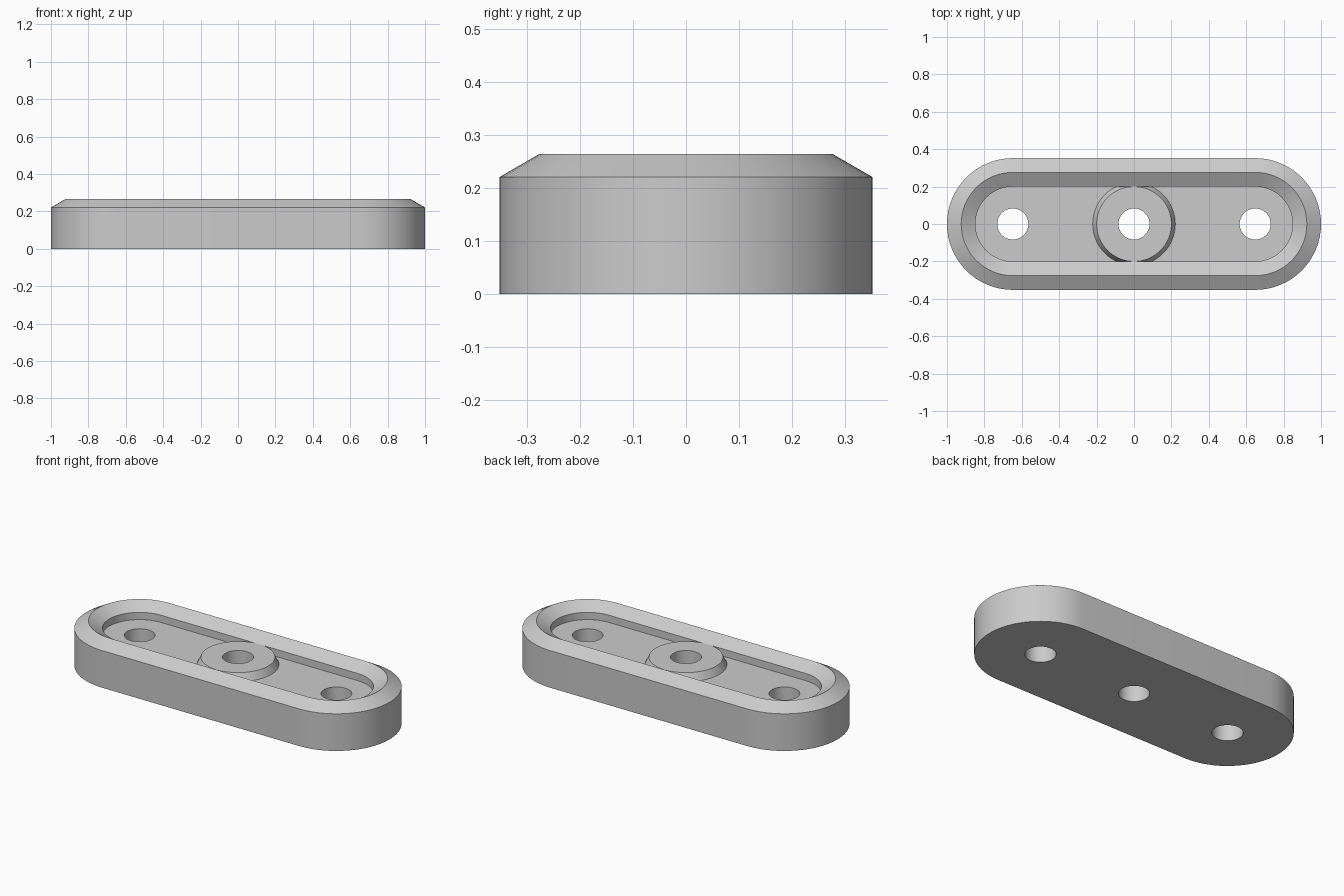
import bpy
import bmesh
from math import cos, sin, pi, radians

cube = bpy.data.objects.get("Cube")
if cube:
    bpy.data.objects.remove(cube, do_unlink=True)

HALF = 0.648      # distance from the middle to each end centre
HOLE = 0.083      # bolt hole radius
SEG = 64          # sides of a full circle

grey = bpy.data.materials.new("plain grey")
grey.use_nodes = True
grey.diffuse_color = (0.6, 0.6, 0.6, 1)
grey.node_tree.nodes["Principled BSDF"].inputs["Base Color"].default_value = (0.6, 0.6, 0.6, 1)


def outline(bm, radius, z, half):
    """Ring of vertices: a circle, or a rounded slot when half > 0."""
    ring = []
    for side in (1, -1):
        for i in range(SEG // 2 + 1):
            if half == 0 and i == SEG // 2:
                continue
            a = -pi / 2 + 2 * pi * i / SEG + (pi if side < 0 else 0)
            ring.append(bm.verts.new((side * half + radius * cos(a), radius * sin(a), z)))
    return ring


def loft(bm, profile, half):
    """Bridge successive outlines of (radius, height)."""
    rings = [outline(bm, r, z, half) for r, z in profile]
    for low, high in zip(rings, rings[1:]):
        n = len(low)
        for i in range(n):
            j = (i + 1) % n
            bm.faces.new((low[i], low[j], high[j], high[i]))
    return rings


def make(name, bm):
    mesh = bpy.data.meshes.new(name)
    bm.to_mesh(mesh)
    bm.free()
    mesh.materials.append(grey)
    obj = bpy.data.objects.new(name, mesh)
    bpy.context.collection.objects.link(obj)
    return obj


def activate(obj):
    bpy.ops.object.select_all(action='DESELECT')
    obj.select_set(True)
    bpy.context.view_layer.objects.active = obj


# Body: rounded slot with a bevelled rim and a sunken floor
bm = bmesh.new()
rings = loft(bm, [(0.352, 0), (0.352, 0.221), (0.276, 0.265), (0.2, 0.221), (0.2, 0.178)], HALF)
bm.faces.new(rings[0][::-1])
bm.faces.new(rings[-1])
bmesh.ops.recalc_face_normals(bm, faces=bm.faces)
body = make("plate_body", bm)

# Three bolt holes drilled through the body
bm = bmesh.new()
for x in (-HALF, 0, HALF):
    rings = loft(bm, [(HOLE, -0.1), (HOLE, 0.4)], 0)
    bm.faces.new(rings[0][::-1])
    bm.faces.new(rings[1])
    bmesh.ops.translate(bm, verts=rings[0] + rings[1], vec=(x, 0, 0))
bmesh.ops.recalc_face_normals(bm, faces=bm.faces)
drill = make("hole_cutter", bm)
drill.hide_render = True

cut = body.modifiers.new("holes", 'BOOLEAN')
cut.operation = 'DIFFERENCE'
cut.solver = 'EXACT'
cut.object = drill
activate(body)
bpy.ops.object.modifier_apply(modifier=cut.name)
bpy.data.objects.remove(drill, do_unlink=True)

# Centre boss: tapered collar trimmed where it meets the rim walls
bm = bmesh.new()
loft(bm, [(0.221, 0.178), (0.2, 0.222), (HOLE, 0.222), (HOLE, 0.178)], 0)
for side in (1, -1):
    bmesh.ops.bisect_plane(bm, geom=bm.verts[:] + bm.edges[:] + bm.faces[:],
                           plane_co=(0, side * 0.2, 0), plane_no=(0, side, 0), clear_outer=True)
boss = make("centre_boss", bm)

for obj in (body, boss):
    activate(obj)
    bpy.ops.object.shade_smooth_by_angle(angle=radians(30))
